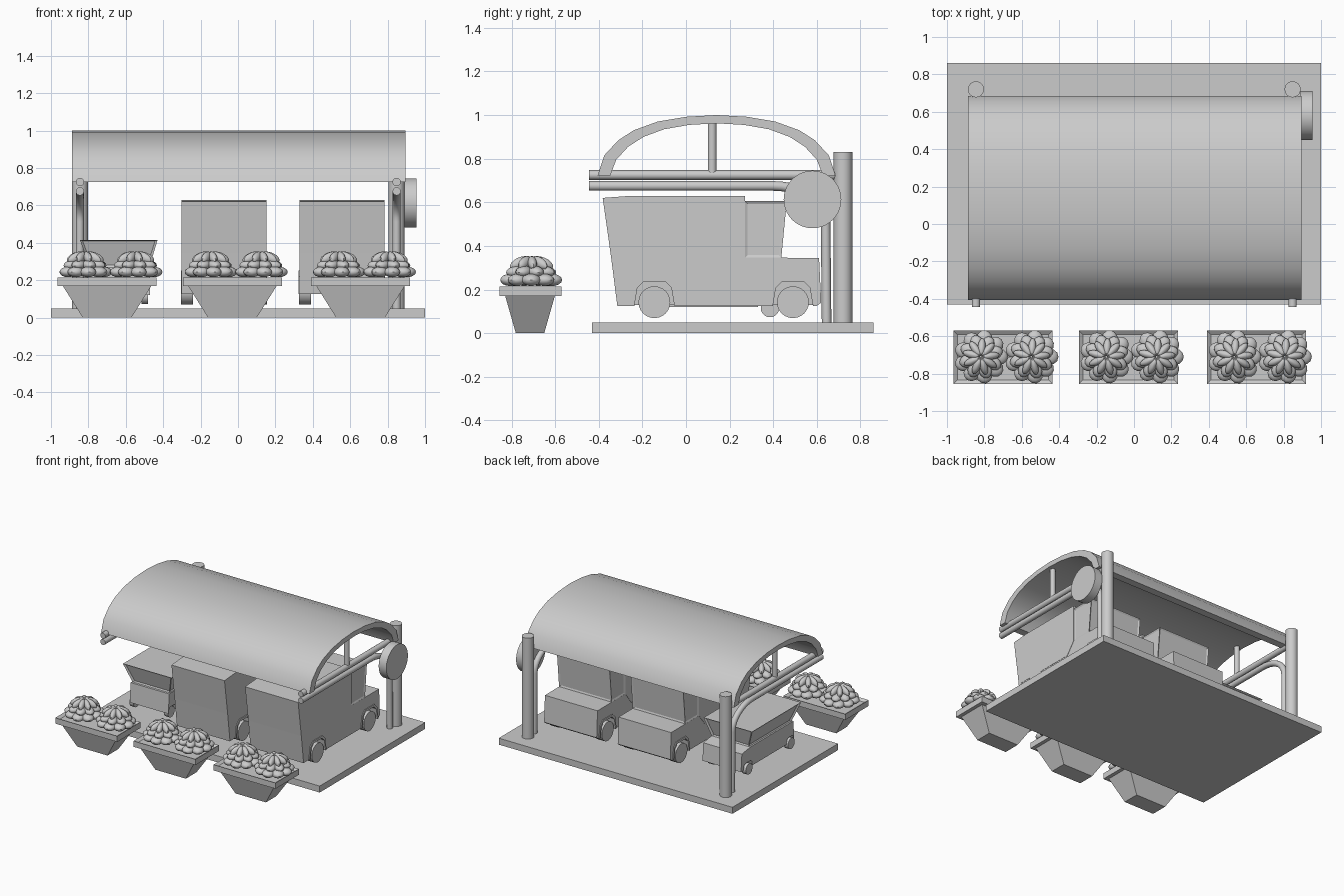
import bpy, bmesh, math
from mathutils import Vector, Matrix

if "Cube" in bpy.data.objects:
    bpy.data.objects.remove(bpy.data.objects["Cube"])


def finish(name, bm, smooth=False):
    bmesh.ops.recalc_face_normals(bm, faces=bm.faces)
    me = bpy.data.meshes.new(name)
    bm.to_mesh(me)
    bm.free()
    ob = bpy.data.objects.new(name, me)
    bpy.context.collection.objects.link(ob)
    if smooth:
        shade(ob)
    return ob


def shade(ob):
    bpy.ops.object.select_all(action='DESELECT')
    ob.select_set(True)
    bpy.context.view_layer.objects.active = ob
    bpy.ops.object.shade_smooth_by_angle(angle=math.radians(35))


def prism(name, profile, x0, x1, smooth=False):
    """Extrude a (y, z) outline along x."""
    bm = bmesh.new()
    a, b = ([bm.verts.new((x, y, z)) for y, z in profile] for x in (x0, x1))
    bm.faces.new(a)
    bm.faces.new(b[::-1])
    for i in range(len(a)):
        j = (i + 1) % len(a)
        bm.faces.new((a[i], b[i], b[j], a[j]))
    return finish(name, bm, smooth)


def frustum(name, low, high, z0, z1, side_inset=None, top_inset=None):
    """Tapered box between two (x0, x1, y0, y1) rectangles, with optional recessed panels."""
    bm = bmesh.new()
    rings = []
    for (a, b, c, d), z in ((low, z0), (high, z1)):
        rings.append([bm.verts.new(p) for p in ((a, c, z), (b, c, z), (b, d, z), (a, d, z))])
    lo, hi = rings
    bm.faces.new(lo[::-1])
    top = bm.faces.new(hi)
    sides = [bm.faces.new((lo[i], lo[(i + 1) % 4], hi[(i + 1) % 4], hi[i])) for i in range(4)]
    bm.normal_update()
    if side_inset:
        bmesh.ops.inset_individual(bm, faces=sides, thickness=side_inset[0], depth=-side_inset[1])
    if top_inset:
        bmesh.ops.inset_individual(bm, faces=[top], thickness=top_inset[0])
        bmesh.ops.translate(bm, verts=list(top.verts), vec=(0, 0, -top_inset[1]))
    return finish(name, bm)


def box(name, r, z0, z1, **kw):
    return frustum(name, r, r, z0, z1, **kw)


def rod(name, a, b, r, n=24):
    a, b = Vector(a), Vector(b)
    bm = bmesh.new()
    m = Matrix.Translation((a + b) / 2) @ (b - a).to_track_quat('Z', 'Y').to_matrix().to_4x4()
    bmesh.ops.create_cone(bm, cap_ends=True, segments=n, radius1=r, radius2=r,
                          depth=(b - a).length, matrix=m)
    return finish(name, bm, True)


def tube(name, pts, r):
    cu = bpy.data.curves.new(name, 'CURVE')
    cu.dimensions = '3D'
    cu.bevel_depth, cu.bevel_resolution, cu.use_fill_caps = r, 4, True
    sp = cu.splines.new('POLY')
    sp.points.add(len(pts) - 1)
    for p, q in zip(sp.points, pts):
        p.co = (*q, 1)
    ob = bpy.data.objects.new(name, cu)
    bpy.context.collection.objects.link(ob)
    bpy.ops.object.select_all(action='DESELECT')
    ob.select_set(True)
    bpy.context.view_layer.objects.active = ob
    bpy.ops.object.convert(target='MESH')
    shade(bpy.context.object)


# Ground slab
box("base_slab", (-1, 1, -0.43, 0.86), 0, 0.05)

# Arched canopy shell
half = [(0.545, 0.724), (0.515, 0.815), (0.45, 0.885), (0.38, 0.93), (0.27, 0.97), (0.14, 0.992), (0, 1.0)]
half_in = [(0.487, 0.724), (0.46, 0.795), (0.405, 0.855), (0.335, 0.90), (0.24, 0.935), (0.125, 0.955), (0, 0.962)]
CY = 0.14
outer = [(CY - y, z) for y, z in half] + [(CY + y, z) for y, z in half[-2::-1]]
inner = [(CY - y, z) for y, z in half_in] + [(CY + y, z) for y, z in half_in[-2::-1]]
prism("canopy", outer + inner[::-1], -0.888, 0.895, True)

# Posts, rails, bent braces and struts on both ends
for side, x in (("left", -0.845), ("right", 0.848)):
    rod(side + "_post", (x, 0.72, 0), (x, 0.72, 0.83), 0.043)
    rod(side + "_rail", (x, -0.445, 0.725), (x, 0.72, 0.725), 0.022, 16)
    bend = [(x, 0.40 + 0.24 * math.sin(t), 0.515 + 0.16 * math.cos(t))
            for t in (i * math.pi / 20 for i in range(11))]
    tube(side + "_brace", [(x, -0.445, 0.675)] + bend + [(x, 0.645, 0.0)], 0.022)
    rod(side + "_strut", (x, 0.12, 0.73), (x, 0.12, 0.965), 0.02, 16)

# Round sign on the right end
rod("round_sign", (0.89, 0.58, 0.613), (0.955, 0.58, 0.613), 0.132, 40)


# Planters with two layered blossoms each
def blossom(name, cx, cy):
    bm = bmesh.new()
    #        count radius height  (radial, tangential, vertical) droop, phase
    rings = ((9, 0.096, 0.244, (0.048, 0.044, 0.028), 0.0, 0.0),
             (8, 0.070, 0.282, (0.050, 0.036, 0.026), 0.1, 0.3),
             (9, 0.052, 0.322, (0.052, 0.021, 0.026), 0.4, 0.1))
    for n, r, z, s, droop, ph in rings:
        for i in range(n):
            m = (Matrix.Translation((cx, cy, 0)) @ Matrix.Rotation(ph + i * math.tau / n, 4, 'Z')
                 @ Matrix.Translation((r, 0, z)) @ Matrix.Rotation(droop, 4, 'Y')
                 @ Matrix.Diagonal((*s, 1)))
            bmesh.ops.create_uvsphere(bm, u_segments=12, v_segments=8, radius=1, matrix=m)
    finish(name, bm, True)


for i, cx in enumerate((-0.70, -0.03, 0.655)):
    frustum(f"planter_body_{i}", (cx - 0.13, cx + 0.13, -0.78, -0.65),
            (cx - 0.24, cx + 0.24, -0.83, -0.60), 0, 0.175)
    box(f"planter_rim_{i}", (cx - 0.265, cx + 0.265, -0.855, -0.57), 0.17, 0.215, top_inset=(0.03, 0.015))
    for j, dx in enumerate((-0.118, 0.152)):
        blossom(f"flowers_{i}_{j}", cx + dx, -0.71)


def arch(y, w, top, z):
    """Wheel arch notch, ordered from front to back."""
    h = top - z
    return [(y + w, z), (y + w * 0.85, z + h * 0.75), (y + w * 0.55, top),
            (y - w * 0.55, top), (y - w * 0.85, z + h * 0.75), (y - w, z)]


# Two delivery vans facing the back
for i, x0 in enumerate((-0.30, 0.33)):
    x1 = x0 + 0.45
    lower = [(-0.31, 0.125), (-0.33, 0.35), (0.61, 0.345), (0.62, 0.14), (0.60, 0.125)]
    lower += arch(0.49, 0.095, 0.235, 0.125) + arch(-0.145, 0.095, 0.235, 0.125)
    prism(f"van_body_{i}", lower, x0, x1)
    prism(f"van_cargo_box_{i}", [(-0.343, 0.345), (-0.382, 0.62), (-0.25, 0.63), (0.27, 0.63), (0.27, 0.345),
                                 (0.2, 0.255), (-0.3, 0.255), (-0.31, 0.125), (-0.315, 0.125)],
          x0 - 0.002, x1 + 0.002)
    frustum(f"van_cab_{i}", (x0, x1, 0.27, 0.437), (x0, x1, 0.27, 0.462),
            0.345, 0.605, side_inset=(0.018, 0.006))
    prism(f"van_chassis_{i}", [(-0.29, 0.13), (-0.29, 0.3), (0.59, 0.3), (0.59, 0.13)], x0 + 0.07, x1 - 0.07)
    for y in (-0.145, 0.49):
        for k, (a, b) in enumerate(((x0 - 0.004, x0 + 0.06), (x1 - 0.06, x1 + 0.004))):
            rod(f"van_wheel_{i}", (a, y, 0.142), (b, y, 0.142), 0.073, 24)
            fl = arch(y, 0.105, 0.252, 0.125) + arch(y, 0.092, 0.235, 0.125)[::-1]
            xa = x0 - 0.006 if k == 0 else x1 - 0.01
            prism(f"van_fender_{i}", fl, xa, xa + 0.016)

# Small estate car
car = [(-0.18, 0.12), (-0.17, 0.27), (0.36, 0.27), (0.46, 0.255), (0.47, 0.12)]
car += arch(0.385, 0.055, 0.165, 0.12) + arch(-0.13, 0.045, 0.165, 0.12)
prism("car_body", car, -0.80, -0.47)
prism("car_chassis", [(-0.16, 0.125), (-0.16, 0.24), (0.45, 0.24), (0.45, 0.125)], -0.75, -0.52)
frustum("car_cabin", (-0.79, -0.475, -0.155, 0.36), (-0.845, -0.43, -0.20, 0.40),
        0.265, 0.415, side_inset=(0.016, 0.012))
for y in (-0.13, 0.385):
    for a in (-0.81, -0.515):
        rod("car_wheel", (a, y, 0.115), (a + 0.035, y, 0.115), 0.042, 20)
